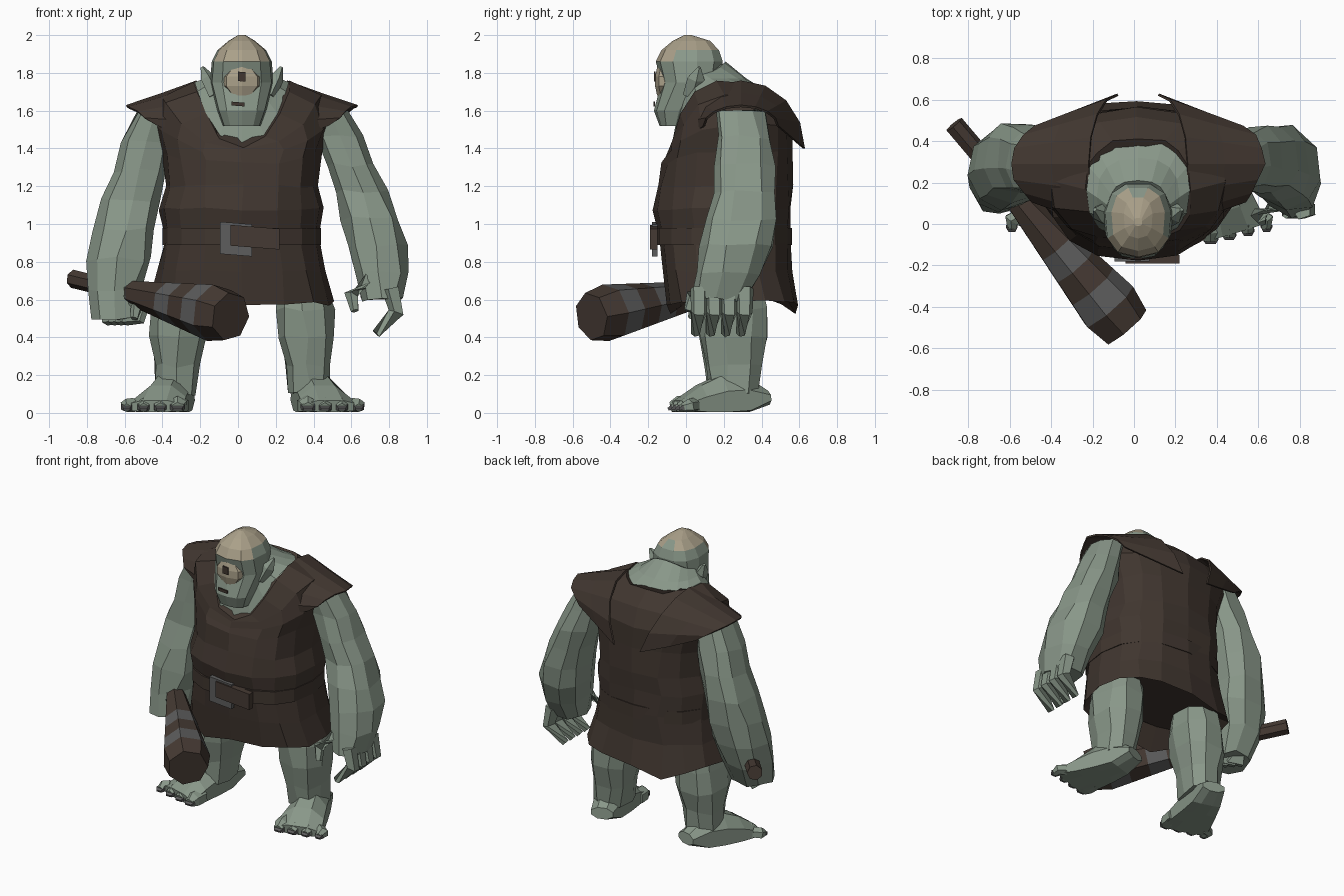
import bpy, bmesh, math, random
from mathutils import Vector

random.seed(4)
if "Cube" in bpy.data.objects:
    bpy.data.objects.remove(bpy.data.objects["Cube"], do_unlink=True)

MIDDLE = 0.02  # the body stands slightly to its left


def material(name, *colour):
    made = bpy.data.materials.new(name)
    made.use_nodes = True
    made.diffuse_color = (*colour, 1)
    shader = made.node_tree.nodes["Principled BSDF"]
    shader.inputs["Base Color"].default_value = (*colour, 1)
    shader.inputs["Roughness"].default_value = 0.9
    return made


SKIN = material("grey_green_skin", 0.25, 0.31, 0.25)
TAN = material("pale_tan", 0.4, 0.35, 0.25)
CLOTH = material("dark_brown_cloth", 0.052, 0.037, 0.029)
WOOD = material("brown_wood", 0.06, 0.042, 0.033)
METAL = material("grey_metal", 0.11, 0.11, 0.11)


def loft(name, rows, materials, closed=True, jitter=0.0, rule=None):
    """Bridge rows of points into a flat-shaded mesh."""
    mesh_builder = bmesh.new()
    verts = []
    for row in rows:
        shaken = [Vector(point) + Vector([random.uniform(-jitter, jitter) for axis in "xyz"]) for point in row]
        verts.append([mesh_builder.verts.new(point) for point in shaken])
    count = len(rows[0])
    for lower, upper in zip(verts, verts[1:]):
        for i in range(count if closed else count - 1):
            j = (i + 1) % count
            mesh_builder.faces.new((lower[i], lower[j], upper[j], upper[i]))
    if closed:
        mesh_builder.faces.new(verts[0])
        mesh_builder.faces.new(verts[-1])
    bmesh.ops.recalc_face_normals(mesh_builder, faces=mesh_builder.faces)
    if rule:
        for face in mesh_builder.faces:
            face.material_index = rule(face.calc_center_median())
    mesh = bpy.data.meshes.new(name)
    mesh_builder.to_mesh(mesh)
    mesh_builder.free()
    for entry in materials:
        mesh.materials.append(entry)
    part = bpy.data.objects.new(name, mesh)
    bpy.context.collection.objects.link(part)
    return part


def ring(width, front, back, z_front, z_side=None, z_back=None, centre=MIDDLE, sides=16, jag=0.0):
    """Rounded ring with separate front, side and back heights."""
    z_side = z_front if z_side is None else z_side
    z_back = z_side if z_back is None else z_back
    points = []
    for i in range(sides):
        angle = math.tau * i / sides - math.pi / 2
        c, s = math.cos(angle), math.sin(angle)
        x = centre + width * math.copysign(abs(c) ** 0.8, c)
        y = (front + back) / 2 + (back - front) / 2 * math.copysign(abs(s) ** 0.8, s)
        end = z_front if s < 0 else z_back
        points.append((x, y, z_side + (end - z_side) * s * s + random.uniform(-jag, jag)))
    return points


def tube(name, path, widths, heights, materials, sides=6, rule=None):
    """Tube along a path, kept above the ground."""
    rows = []
    path = [Vector(point) for point in path]
    for i, (centre, width, height) in enumerate(zip(path, widths, heights)):
        along = (path[min(i + 1, len(path) - 1)] - path[max(i - 1, 0)]).normalized()
        up = Vector((0, 0, 1)) if abs(along.z) < 0.8 else Vector((0, 1, 0))
        side = along.cross(up).normalized()
        up = side.cross(along)
        row = []
        for k in range(sides):
            angle = math.tau * (k + 0.5) / sides
            point = centre + side * math.cos(angle) * width + up * math.sin(angle) * height
            point.z = max(point.z, 0.005)
            row.append(point)
        rows.append(row)
    return loft(name, rows, materials, rule=rule)


def digit(name, path, radius):
    """Finger or thumb narrowing to its tip."""
    radii = [radius, radius * 0.9, radius / 2]
    tube(name, path, radii, radii, [SKIN], sides=5)


def plate(name, x, y, z, width, height, mat, depth=0.009):
    """Thin upright slab facing the front, tilted a little."""
    half, tall, tilt = width / 2, height / 2, width * 0.04
    rows = [[(x - half, k, z - tall + tilt), (x + half, k, z - tall - tilt),
             (x + half, k, z + tall - tilt), (x - half, k, z + tall + tilt)] for k in (y, y + depth)]
    loft(name, rows, [mat])


# Tunic: inner hem, ragged hem, belly, then chest and V neckline
BACK = 0.56
trunk = [ring(0.42, 0, 0.5, 0.66), ring(0.49, -0.1, 0.6, 0.54, 0.6, 0.54, jag=0.04)]
for width, front, height in ((0.45, -0.13, 0.75), (0.41, -0.15, 0.93), (0.43, -0.17, 1.08), (0.4, -0.15, 1.2)):
    trunk.append(ring(width, front, BACK, height))
trunk += [
    ring(0.42, -0.12, BACK, 1.32, 1.38),
    ring(0.46, -0.1, BACK, 1.36, 1.53),
    ring(0.42, -0.09, 0.51, 1.39, 1.68, 1.64),
    ring(0.26, -0.08, 0.41, 1.41, 1.76, 1.73),
]
loft("tunic", trunk, [CLOTH], jitter=0.01)

# Belt, buckle and loose strap end
loft("belt", [ring(0.42, -0.165, BACK, height) for height in (0.89, 0.98)], [CLOTH])
plate("belt_buckle", -0.01, -0.18, 0.92, 0.17, 0.17, METAL, depth=0.03)
plate("belt_strap_end", 0.09, -0.19, 0.93, 0.26, 0.11, WOOD, depth=0.04)

# Neck rising from the collar into the head
loft("neck", [
    ring(0.25, -0.075, 0.4, 1.42, 1.75, 1.72),
    ring(0.2, -0.06, 0.32, 1.5, 1.77),
    ring(0.14, -0.04, 0.21, 1.6, 1.8, 1.86),
], [SKIN])

# Head with a bare pate
skull = ((1.52, 0.1, -0.14, 0), (1.6, 0.13, -0.17, 0.05), (1.75, 0.17, -0.13, 0.18),
         (1.86, 0.16, -0.16, 0.2), (1.92, 0.13, -0.13, 0.18), (1.97, 0.07, -0.07, 0.13), (2, 0.02, -0.01, 0.03))
loft("head", [ring(width, front, back, height, sides=11) for height, width, front, back in skull],
     [SKIN, TAN], rule=lambda c: int(c.z > 1.9 + 0.3 * c.y))

# Pale bulging eye area, pupil and mouth
bulge = []
for i in range(4):
    swell = math.sin(math.pi * (i + 0.8) / 4.6)
    bulge.append(ring(0.115 * swell, -0.14 - 0.025 * swell, 0, 1.68 + i * 0.05, sides=8))
loft("eye_bulge", bulge, [TAN])
plate("pupil", MIDDLE, -0.17, 1.78, 0.04, 0.05, CLOTH)
plate("mouth", 0, -0.172, 1.635, 0.07, 0.02, CLOTH)

for label, side in (("left", 1), ("right", -1)):
    left = side > 0

    # Broad pointed ear
    tip = Vector((MIDDLE + side * 0.21, 0.07, 1.83))
    root = Vector((MIDDLE + side * 0.14, 0.03, 1.68))
    tube(label + "_ear", [root, root.lerp(tip, 0.6), tip], (0.04, 0.04, 0.01), (0.05, 0.05, 0.01), [SKIN], sides=5)

    # Ragged shoulder flap, an arch narrowing outwards from the chest
    arches = []
    for step in range(3):
        reach = 0.24 + step * 0.18
        spread = 0.34 - step * 0.07
        base = 1.4 + step * 0.06
        crown = 1.76 - step * 0.065
        arch = []
        for i in range(9):
            angle = math.pi * i / 8
            rise = math.sin(angle)
            rag = random.uniform(-0.02, 0.02) if step == 2 else 0
            out = reach - 0.14 * (1 - rise) + rag
            arch.append((MIDDLE + side * out, 0.29 - spread * math.cos(angle), base + (crown - base) * rise))
        arches.append(arch)
    flap = loft(label + "_shoulder_flap", arches, [CLOTH], closed=False)
    flap.modifiers.new("thickness", "SOLIDIFY").thickness = 0.012

    # Arm swinging outwards and forwards on its way down
    shoulder, swing, length, girth = (0.48, 0.28, 1, 1) if left else (0.43, 0.22, 1.1, 1.08)
    arm = []
    for i, radius in enumerate((0.1, 0.12, 0.13, 0.14, 0.155, 0.16, 0.14, 0.11)):
        t = i / 7
        x = shoulder + swing * math.sin(t * math.pi / 2)
        y = 0.29 + 0.17 * t - 0.28 * t * t
        depth = radius + 0.03
        arm.append(ring(radius * girth, y - depth, y + depth, 1.6 - length * t, centre=side * x, sides=9))
    loft(label + "_arm", arm, [SKIN], jitter=0.014)

    # Hand, open on the left and gripping on the right
    for i in range(4):
        if left:
            y = 0.07 + i * 0.08
            bend = [(0.81, y, 0.66), (0.84, y, 0.53), (0.73, y - 0.02, 0.42)]
        else:
            shift = i * 0.035
            bend = [(shift - 0.7, 0.24 - shift, 0.51), (shift - 0.63, 0.2 - shift, 0.51), (shift - 0.57, 0.2 - shift, 0.6)]
        digit(f"{label}_finger_{i + 1}", bend, 0.05)
    base = Vector((0.69, 0.1, 0.7)) if left else Vector((-0.62, 0.12, 0.66))
    digit(label + "_thumb", [base, base + Vector((-side * 0.09, -0.06, -0.08)), base + Vector((-side * 0.07, -0.09, -0.16))], 0.045)

    # Leg; the right one stands closer to the middle
    inset = 0 if left else 0.05
    leg = []
    for i, radius in enumerate((0.13, 0.155, 0.155, 0.125, 0.11)):
        depth = radius * 1.2
        x = 0.34 + i * 0.01
        leg.append(ring(radius, 0.25 - depth, 0.25 + depth, 0.7 - i * 0.15, centre=inset + side * x, sides=9))
    loft(label + "_leg", leg, [SKIN], jitter=0.012)

    # Foot turned out, flaring and flattening towards the toes
    steps = [i / 4 for i in range(5)]
    tube(label + "_foot", [(inset + side * (0.35 + 0.14 * t), 0.43 - 0.47 * t, 0.08 - 0.05 * t) for t in steps],
         [0.08 + 0.09 * t for t in steps], [0.04 + 0.12 * math.sin(math.pi * t ** 0.8) for t in steps], [SKIN], sides=8)
    for i in range(4):
        x = inset + side * (0.36 + i * 0.08)
        toe = x + side * (0.01 + i * 0.01)
        y = i * 0.02 - 0.08
        radius = 0.055 - i * 0.005
        sizes = (radius, radius, radius * 0.6)
        tube(f"{label}_toe_{i + 1}", [(x, 0.04, 0.04), (toe, y + 0.04, 0.035), (toe, y, 0.025)], sizes, sizes, [SKIN])
        tube(f"{label}_toenail_{i + 1}", [(toe, y + 0.01, 0.03), (toe, y - 0.015, 0.02)], sizes[1:], (0.02, 0.01), [METAL], sides=4)

# Wooden club widening to a bevelled head, with two metal bands
butt, end = Vector((-0.87, 0.48, 0.71)), Vector((-0.04, -0.5, 0.51))
shaft = end - butt


def band(point):
    return int(int((point - butt).dot(shaft) / shaft.length_squared * 10) in (6, 8))


steps = [i / 10 for i in range(11)]
radii = [0.05 if t < 0.4 else 0.07 + 0.17 * (t - 0.4) for t in steps]
radii[-1] = 0.13
tube("club", [butt + shaft * t for t in steps], radii, radii, [WOOD, METAL], sides=7, rule=band)
